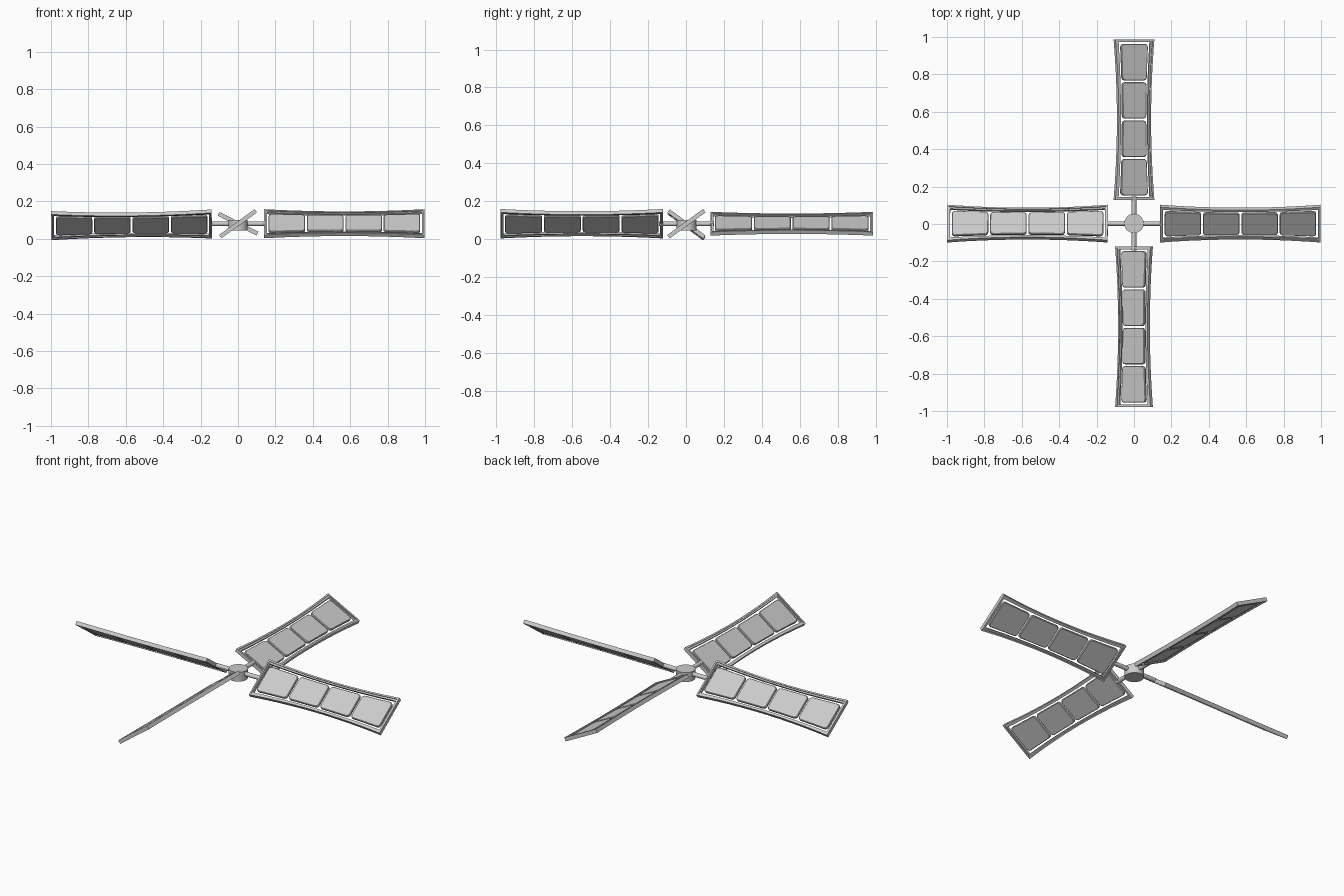
import bpy, bmesh, math
from mathutils import Matrix

if "Cube" in bpy.data.objects:
    bpy.data.objects.remove(bpy.data.objects["Cube"])

Z = 0.081            # axle height
R0, R1 = 0.135, 0.993  # blade inner and outer radius


def waist(u):
    # concave side profile: 0 at mid-length, 1 at both ends
    t = (u - (R0 + R1) / 2) / ((R1 - R0) / 2)
    return t * t


def outline(u0, u1, mid, flare, r=0.0, n=10):
    # closed outline with waisted sides and optional rounded corners
    us = [u0 + r + (u1 - u0 - 2 * r) * i / n for i in range(n + 1)]
    w = lambda u: mid + flare * waist(u)
    if r == 0:
        return [(u, -w(u)) for u in us] + [(u, w(u)) for u in reversed(us)]
    low = [(u, -w(u)) for u in us]
    arc = [math.radians(a) for a in (22.5, 45, 67.5, 90)]
    end = [(u1 - r + r * math.sin(a), -w(u1 - r) + r - r * math.cos(a)) for a in arc]
    start = [(u0 + r - r * math.sin(a), -w(u0 + r) + r - r * math.cos(a)) for a in reversed(arc)]
    half = start + low + end
    return half + [(u, -v) for u, v in reversed(half)]


def make(name, bm, matrix):
    bmesh.ops.recalc_face_normals(bm, faces=bm.faces)
    me = bpy.data.meshes.new(name)
    bm.to_mesh(me)
    bm.free()
    ob = bpy.data.objects.new(name, me)
    bpy.context.collection.objects.link(ob)
    ob.matrix_world = matrix
    return ob


def ring(bm, outer, inner, t):
    # flat frame of thickness t between two outlines
    loops = [[bm.verts.new((u, v, z)) for u, v in pts]
             for pts, z in ((outer, -t / 2), (outer, t / 2), (inner, t / 2), (inner, -t / 2))]
    n = len(outer)
    for a, b in zip(loops, loops[1:] + loops[:1]):
        for i in range(n):
            j = (i + 1) % n
            bm.faces.new((a[i], a[j], b[j], b[i]))


def slab(bm, pts, t, inset):
    # thin panel with chamfered rims
    cu = sum(p[0] for p in pts) / len(pts)
    hu = max(p[0] for p in pts) - cu
    hv = max(p[1] for p in pts)
    small = [(cu + (u - cu) * (1 - inset / hu), v * (1 - inset / hv)) for u, v in pts]
    loops = [[bm.verts.new((u, v, z)) for u, v in p]
             for p, z in ((small, -t / 2), (pts, -t / 2 + inset), (pts, t / 2 - inset), (small, t / 2))]
    n = len(pts)
    for a, b in zip(loops, loops[1:]):
        for i in range(n):
            j = (i + 1) % n
            bm.faces.new((a[i], a[j], b[j], b[i]))
    bm.faces.new(loops[0])
    bm.faces.new(loops[-1])


def cylinder(name, r1, r2, depth, matrix, seg):
    bm = bmesh.new()
    bmesh.ops.create_cone(bm, cap_ends=True, segments=seg, radius1=r1, radius2=r2, depth=depth)
    ob = make(name, bm, matrix)
    bpy.context.view_layer.objects.active = ob
    ob.select_set(True)
    bpy.ops.object.shade_smooth_by_angle()
    ob.select_set(False)
    return ob


# hub
cylinder("hub", 0.052, 0.052, 0.056, Matrix.Translation((0, 0.003, 0.073)), 32)

# four blades: heading, pitch, droop, radial shift
for k, (head, pitch, droop, shift) in enumerate((
        (0, 36, 0, 0.005), (90, 27, 0, -0.008), (180, 36, 0.6, 0.005), (270, 36, 0, -0.012))):
    spin = Matrix.Translation((0, 0.002, Z)) @ Matrix.Rotation(math.radians(head), 4, 'Z')
    m = (spin @ Matrix.Rotation(math.radians(droop), 4, 'Y') @ Matrix.Translation((shift, 0, 0))
         @ Matrix.Rotation(math.radians(pitch), 4, 'X'))

    # axle rod
    cylinder(f"rod_{k}", 0.0125, 0.0125, 0.13,
             spin @ Matrix.Translation((0.08, 0, 0)) @ Matrix.Rotation(math.pi / 2, 4, 'Y'), 16)

    # stepped frame: thick outer rim and thinner inner lip
    edge = outline(R0, R1, 0.097, 0.02, n=16)
    step = outline(R0 + 0.009, R1 - 0.009, 0.089, 0.018, n=16)
    lip = outline(R0 + 0.015, R1 - 0.015, 0.081, 0.015, n=16)
    bm = bmesh.new()
    ring(bm, edge, step, 0.022)
    ring(bm, step, lip, 0.012)
    make(f"blade_frame_{k}", bm, m)

    # four rounded panels
    bm = bmesh.new()
    p0, p1, gap = R0 + 0.024, R1 - 0.024, 0.010
    length = (p1 - p0 - 3 * gap) / 4
    for i in range(4):
        a = p0 + i * (length + gap)
        slab(bm, outline(a, a + length, 0.071, 0.012, 0.018, 6), 0.016, 0.003)
    make(f"blade_panels_{k}", bm, m)
